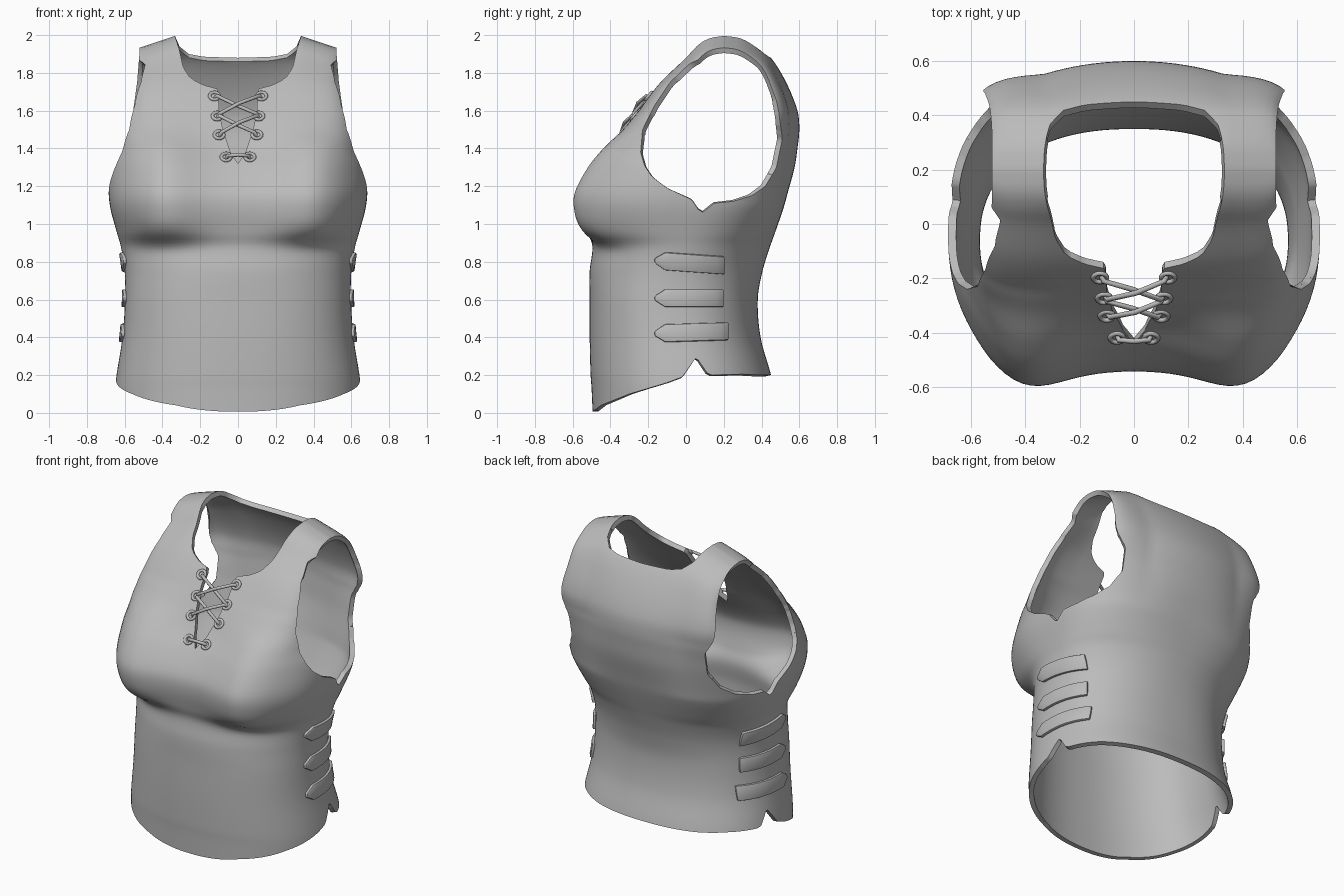
import bpy, bmesh, math
from mathutils import Vector

if "Cube" in bpy.data.objects:
    bpy.data.objects.remove(bpy.data.objects["Cube"], do_unlink=True)

cloth = bpy.data.materials.new("plain_grey")
cloth.use_nodes = True
GREY = (0.5, 0.5, 0.5, 1)
cloth.diffuse_color = GREY
cloth.node_tree.nodes["Principled BSDF"].inputs["Base Color"].default_value = GREY

# Torso cross-sections: height, half width, front y, back y, squareness
SECTIONS = [
    (-.1, .65, -.49, .47, 2.3), (.13, .65, -.5, .46, 2.3), (.2, .643, -.505, .45, 2.3),
    (.4, .612, -.51, .395, 2.3), (.6, .598, -.51, .38, 2.3), (.75, .6, -.51, .405, 2.2),
    (.88, .62, -.495, .445, 2.2), (.95, .64, -.515, .47, 2.4), (1.08, .675, -.54, .515, 2.7),
    (1.17, .685, -.53, .54, 2.8), (1.3, .68, -.455, .575, 3), (1.4, .655, -.375, .59, 3.5),
    (1.5, .63, -.315, .6, 4.5), (1.6, .6, -.25, .59, 6), (1.75, .56, -.135, .53, 8),
    (1.88, .545, 0, .45, 9), (1.94, .54, .055, .38, 9), (1.98, .54, .11, .31, 9),
    (1.993, .54, .15, .265, 9), (2, .54, .2, .2, 9)]
# Bust fullness by height
BUST = [(.8, 0), (.86, .004), (.9, .03), (.95, .08), (1.0, .1), (1.08, .1), (1.2, .1),
        (1.3, .1), (1.4, .088), (1.5, .03), (1.6, 0)]


def sample(table, z):
    """Smooth interpolation of every column of a table."""
    if z <= table[0][0]:
        return table[0][1:]
    if z >= table[-1][0]:
        return table[-1][1:]
    i = next(k for k in range(len(table) - 1) if table[k + 1][0] >= z)
    a, b = table[i], table[i + 1]
    before, after = table[max(i - 1, 0)], table[min(i + 2, len(table) - 1)]
    h = b[0] - a[0]
    t = (z - a[0]) / h
    out = []
    for c in range(1, len(a)):
        ma = (b[c] - before[c]) / (b[0] - before[0]) * h
        mb = (after[c] - a[c]) / (after[0] - a[0]) * h
        out.append(a[c] * (2 * t**3 - 3 * t**2 + 1) + ma * (t**3 - 2 * t**2 + t)
                   + b[c] * (3 * t**2 - 2 * t**3) + mb * (t**3 - t**2))
    return out


def clamp(value):
    return min(max(value, 0), 1)


def bust(x, z):
    return sample(BUST, z)[0] * math.exp(-((abs(x) - .42) / .2) ** 2)


def front_y(x, z):
    w, f, b, n = sample(SECTIONS, z)
    return (f + b) / 2 - (b - f) / 2 * (1 - abs(x / w) ** n) ** (1 / n) - bust(x, z)


def side_x(y, z):
    w, f, b, n = sample(SECTIONS, z)
    return w * (1 - abs((2 * y - f - b) / (b - f)) ** n) ** (1 / n)


def make_object(name, bm):
    mesh = bpy.data.meshes.new(name)
    bm.to_mesh(mesh)
    bm.free()
    obj = bpy.data.objects.new(name, mesh)
    bpy.context.collection.objects.link(obj)
    mesh.materials.append(cloth)
    return obj


def finish(obj, angle=40):
    """Apply modifiers and shade smooth."""
    bpy.ops.object.select_all(action='DESELECT')
    obj.select_set(True)
    bpy.context.view_layer.objects.active = obj
    bpy.ops.object.convert(target='MESH')
    bpy.ops.object.shade_smooth_by_angle(angle=math.radians(angle))


def in_outline(u, v, outline):
    inside = False
    for (a, b), (c, d) in zip(outline, outline[1:] + outline[:1]):
        if (b > v) != (d > v) and u < a + (v - b) / (d - b) * (c - a):
            inside = not inside
    return inside


def cut_opening(bm, removed):
    """Cut the cloth along the border of a region and delete the inside."""
    inside = {v for v in bm.verts if removed(v.co)}
    border = []
    for edge in [e for e in bm.edges if (e.verts[0] in inside) != (e.verts[1] in inside)]:
        start, end = edge.verts
        if end in inside:
            start, end = end, start
        lo, hi = 0, 1
        for _ in range(14):
            mid = (lo + hi) / 2
            if removed(start.co.lerp(end.co, mid)):
                lo = mid
            else:
                hi = mid
        border.append(bmesh.utils.edge_split(edge, start, hi)[1])
    bmesh.ops.connect_verts(bm, verts=border)
    bmesh.ops.delete(bm, geom=list(inside), context='VERTS')


# Bodice: lofted torso, closed over the shoulders
SEGMENTS = 128
heights = [-.1 + .02 * i for i in range(104)] + [1.972, 1.985, 1.993, 1.998, 2]
bm = bmesh.new()
rings = []
for z in heights:
    w, f, b, n = sample(SECTIONS, z)
    slope = clamp((z - 1.4) / .6) ** 2
    ring = []
    for k in range(SEGMENTS):
        a = math.tau * k / SEGMENTS
        c, s = math.cos(a), math.sin(a)
        r = (abs(c) ** n + abs(s) ** n) ** (-1 / n)
        x = w * c * r
        y = (f + b) / 2 + (b - f) / 2 * s * r - bust(x, z) * clamp(-s * r * 1.3)
        # shoulder blades curve away from the spine
        y -= min(.05, .45 * x * x) * clamp((z - 1.1) / .4) * clamp(s * r) * (b - f)
        ring.append(bm.verts.new((x, y, z - slope * .33 * max(0, abs(x) - .32))))
    rings.append(ring)
for low, high in zip(rings, rings[1:]):
    for k in range(SEGMENTS):
        j = (k + 1) % SEGMENTS
        bm.faces.new((low[k], low[j], high[j], high[k]))
bmesh.ops.remove_doubles(bm, verts=bm.verts, dist=.0004)

# Openings: armholes, neckline with lacing slit, notched hem
armhole = [(-.24, 1.38), (-.23, 1.5), (-.165, 1.63), (-.085, 1.75), (.02, 1.85), (.12, 1.895),
           (.24, 1.9), (.34, 1.86), (.43, 1.76), (.49, 1.6), (.51, 1.45), (.48, 1.3), (.42, 1.2),
           (.35, 1.15), (.25, 1.12), (.15, 1.11), (.08, 1.055), (.03, 1.13), (-.1, 1.19),
           (-.18, 1.25), (-.22, 1.31)]
strap_edge = [(1, 1.5), (.6, 1.5), (.555, 1.6), (.534, 1.75), (.522, 1.9), (.522, 3), (1, 3)]
hem = [(-1, -.5), (-1, .002), (-.5, .002), (-.45, .04), (-.3, .1), (-.1, .16), (-.02, .19),
       (.055, .295), (.12, .2), (.3, .205), (.4, .2), (1, .21), (1, -.5)]
neck_front = [(0, 3), (.335, 3), (.335, 2), (.31, 1.92), (.29, 1.83), (.25, 1.77), (.18, 1.735),
              (.105, 1.715), (.1, 1.6), (.08, 1.5), (.04, 1.38), (0, 1.32)]
neck_back = [(0, 3), (.335, 3), (.335, 2), (.31, 1.94), (.26, 1.9), (.18, 1.885), (0, 1.88)]


def in_neck(p):
    return in_outline(abs(p.x), p.z, neck_front if p.y < .2 else neck_back)


def in_armhole(p):
    return abs(p.x) > .49 and (in_outline(p.y, p.z, armhole)
                               or in_outline(abs(p.x), p.z, strap_edge))


cut_opening(bm, lambda p: in_outline(p.y, p.z, hem))
cut_opening(bm, in_armhole)
cut_opening(bm, in_neck)
bodice = make_object("bodice", bm)
shell = bodice.modifiers.new("thickness", 'SOLIDIFY')
shell.thickness = .03
shell.offset = -1
finish(bodice)

# Side straps: pointed tabs following the waist
for label, z_mid, tilt, back in (("upper", .795, -.07, .2), ("middle", .607, 0, .195),
                                 ("lower", .425, .03, .22)):
    bm = bmesh.new()
    columns = []
    for i in range(10):
        y = -.165 if i == 0 else -.11 + (back + .11) * (i - 1) / 8
        half = .012 if i == 0 else .047
        column = []
        for side in (-1, 0, 1):
            z = z_mid + tilt * y + side * half
            column.append(bm.verts.new((side_x(y, z) + .006, y, z)))
        columns.append(column)
    for a, b in zip(columns, columns[1:]):
        for k in range(2):
            bm.faces.new((a[k], b[k], b[k + 1], a[k + 1]))
    strap = make_object(label + "_side_straps", bm)
    strap.modifiers.new("both_sides", 'MIRROR')
    thick = strap.modifiers.new("thickness", 'SOLIDIFY')
    thick.thickness = .022
    thick.offset = 0
    soft = strap.modifiers.new("soft_edge", 'BEVEL')
    soft.width = .006
    soft.segments = 2
    finish(strap)

# Eyelets and laces on the chest
OUT = Vector((0, -.77, .64))
EYELETS = [(.125, 1.676), (.11, 1.57), (.1, 1.47), (.063, 1.353)]


def eyelet_point(row, side):
    x, z = EYELETS[row]
    return Vector((side * x, front_y(x, z), z))


def lace(name, start, end, lift):
    curve = bpy.data.curves.new(name, 'CURVE')
    curve.dimensions = '3D'
    curve.bevel_depth = .01
    curve.bevel_resolution = 2
    curve.use_fill_caps = True
    points = [start - OUT * .015, start.lerp(end, .06) + OUT * .014,
              start.lerp(end, .5) + OUT * lift, start.lerp(end, .94) + OUT * .014, end - OUT * .015]
    spline = curve.splines.new('POLY')
    spline.points.add(len(points) - 1)
    for p, co in zip(spline.points, points):
        p.co = (*co, 1)
    obj = bpy.data.objects.new(name, curve)
    bpy.context.collection.objects.link(obj)
    curve.materials.append(cloth)
    finish(obj, 60)


for row in range(4):
    for side, label in ((1, "left"), (-1, "right")):
        bpy.ops.mesh.primitive_torus_add(
            major_radius=.025, minor_radius=.009, major_segments=20, minor_segments=8,
            location=eyelet_point(row, side) + OUT * .003, rotation=(math.radians(50), 0, 0))
        ring = bpy.context.object
        ring.name = f"{label}_eyelet_{row + 1}"
        ring.data.materials.append(cloth)
        finish(ring, 60)
        if row < 2:
            lace(f"{label}_cross_lace_{row + 1}", eyelet_point(row, side),
                 eyelet_point(row + 1, -side), .018 + .009 * side)
lace("bottom_lace", eyelet_point(3, -1), eyelet_point(3, 1), .02)
